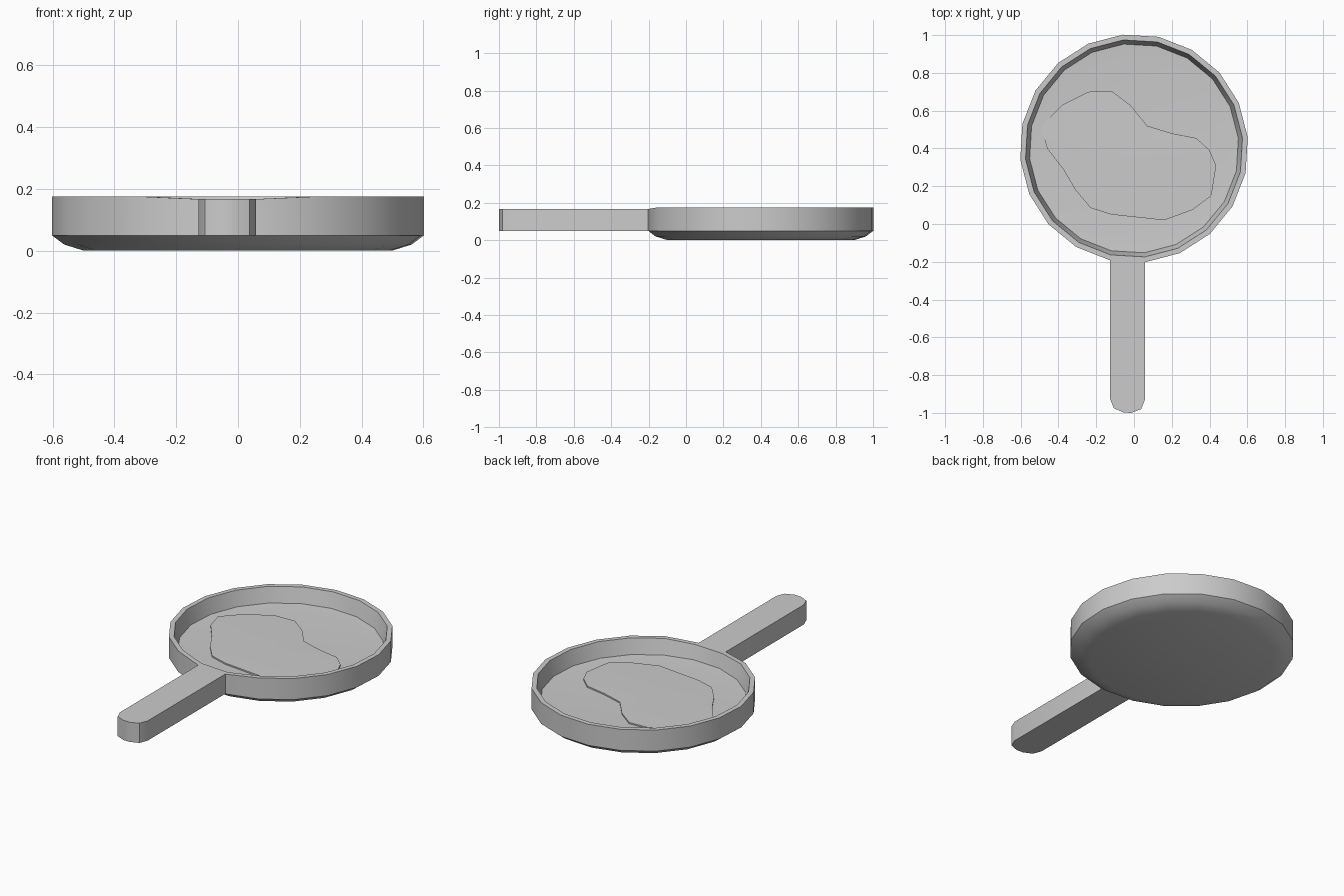
import bpy, bmesh, math

if "Cube" in bpy.data.objects:
    bpy.data.objects.remove(bpy.data.objects["Cube"])

SIDES, CY, PHASE = 20, 0.4, math.radians(5.6)


def finish(bm, name):
    bmesh.ops.recalc_face_normals(bm, faces=bm.faces)
    me = bpy.data.meshes.new(name)
    bm.to_mesh(me)
    bm.free()
    ob = bpy.data.objects.new(name, me)
    bpy.context.collection.objects.link(ob)
    bpy.ops.object.select_all(action='DESELECT')
    ob.select_set(True)
    bpy.context.view_layer.objects.active = ob
    bpy.ops.object.shade_smooth_by_angle(angle=math.radians(35))
    return ob


def slab(name, outline, z0, z1, dome=None):
    """Extruded outline; dome = (x, y, z) apex for a gently raised top."""
    bm = bmesh.new()
    lo = [bm.verts.new((x, y, z0)) for x, y in outline]
    hi = [bm.verts.new((x, y, z1)) for x, y in outline]
    n = len(outline)
    for i in range(n):
        j = (i + 1) % n
        bm.faces.new((lo[i], lo[j], hi[j], hi[i]))
    bm.faces.new(lo[::-1])
    top = bm.faces.new(hi)
    if dome:
        bmesh.ops.poke(bm, faces=[top])
        bm.verts.ensure_lookup_table()
        bm.verts[-1].co = dome
    return finish(bm, name)


# Pan body: profile (radius, height) from underside over the rim to the floor
profile = [(0.5, 0), (0.565, 0.02), (0.605, 0.05), (0.605, 0.175),
           (0.577, 0.175), (0.555, 0.086), (0.48, 0.081)]
bm = bmesh.new()
rings = []
for k, (r, z) in enumerate(profile):
    ring = []
    for i in range(SIDES):
        a = PHASE + i * math.tau / SIDES
        # rim dips slightly where the handle joins
        dip = 0.008 if k in (3, 4) and i in (14, 15) else 0
        ring.append(bm.verts.new((r * math.cos(a), CY + r * math.sin(a), z - dip)))
    rings.append(ring)
for a, b in zip(rings, rings[1:]):
    for i in range(SIDES):
        j = (i + 1) % SIDES
        bm.faces.new((a[i], a[j], b[j], b[i]))
bm.faces.new(rings[0][::-1])
bm.faces.new(rings[-1])
finish(bm, "pan_body")

# Handle with rounded end
slab("handle", [(-0.127, -0.185), (-0.127, -0.925), (-0.107, -0.975), (-0.055, -0.998),
                (-0.015, -1.0), (0.038, -0.98), (0.058, -0.93), (0.058, -0.195)],
     0.05, 0.167)

# Irregular puddle lying on the pan floor
slab("puddle", [(-0.49, 0.51), (-0.46, 0.55), (-0.38, 0.63), (-0.24, 0.70), (-0.12, 0.705),
                (-0.02, 0.63), (0.07, 0.52), (0.20, 0.48), (0.33, 0.455), (0.40, 0.39),
                (0.435, 0.31), (0.41, 0.15), (0.31, 0.075), (0.16, 0.02), (-0.12, 0.05),
                (-0.23, 0.085), (-0.31, 0.18), (-0.375, 0.29), (-0.46, 0.40)],
     0.078, 0.089, dome=(-0.04, 0.36, 0.094))
